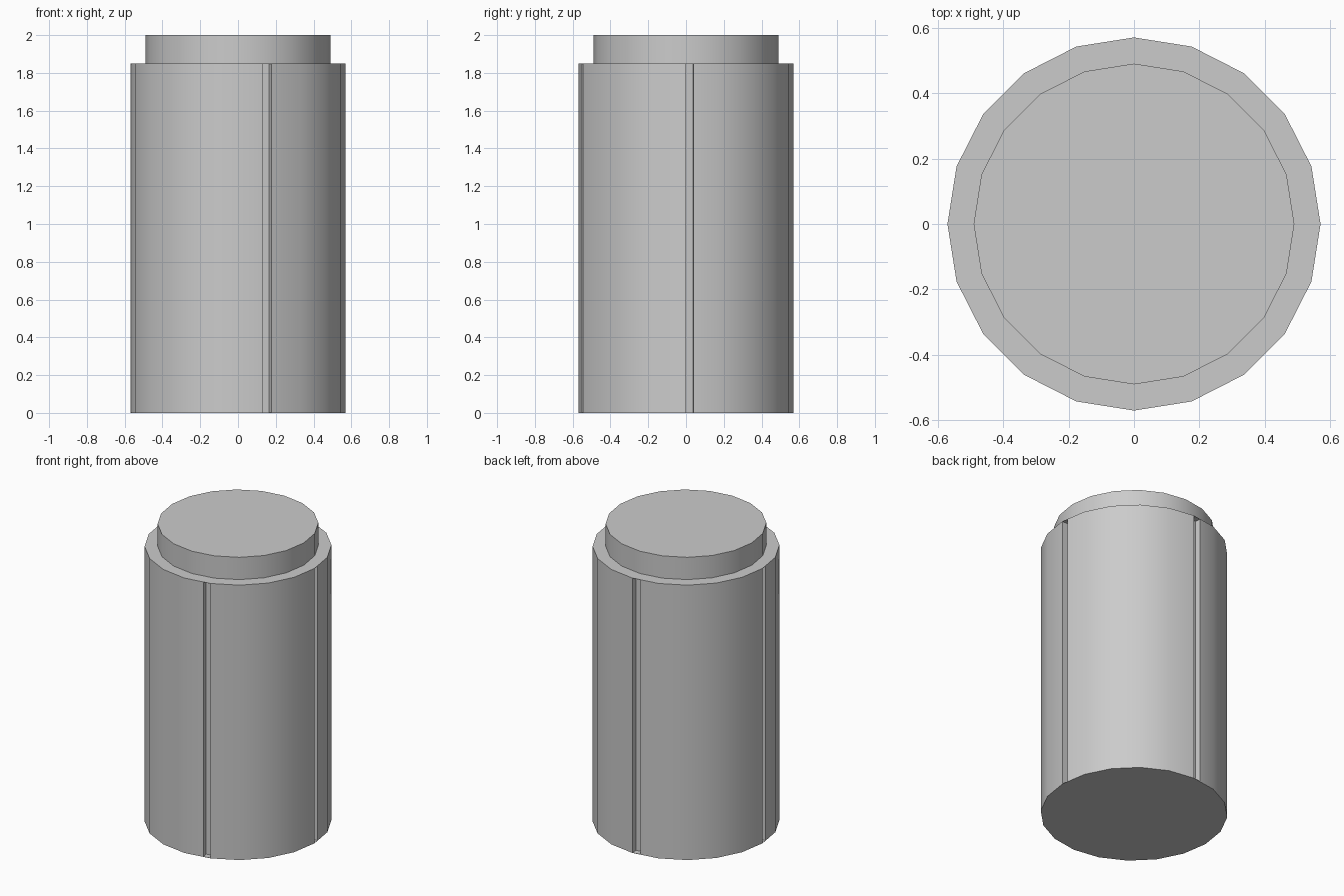
import bpy, bmesh
from math import radians, cos, sin

if "Cube" in bpy.data.objects:
    bpy.data.objects.remove(bpy.data.objects["Cube"])

SIDES = 20
STEP = 360 / SIDES
R_BODY, R_NECK, R_GROOVE = 0.57, 0.49, 0.53
Z_SHOULDER, Z_TOP = 1.85, 2.0
# Start and end angle of each vertical groove, in degrees
GROOVES = [(0, 4), (90, 95.5), (180, 184), (283.2, 288)]


def point(radius, deg, z):
    """Point on a 20-sided outline of the given radius."""
    local = deg % STEP - STEP / 2
    r = radius * cos(radians(STEP / 2)) / cos(radians(local))
    return (r * cos(radians(deg)), r * sin(radians(deg)), z)


def finish(bm, name):
    mesh = bpy.data.meshes.new(name)
    bmesh.ops.recalc_face_normals(bm, faces=bm.faces)
    bm.to_mesh(mesh)
    bm.free()
    obj = bpy.data.objects.new(name, mesh)
    bpy.context.collection.objects.link(obj)
    bpy.ops.object.select_all(action='DESELECT')
    obj.select_set(True)
    bpy.context.view_layer.objects.active = obj
    bpy.ops.object.shade_smooth_by_angle(angle=radians(30))
    return obj


def bridge(bm, a, b):
    for i in range(len(a)):
        j = (i + 1) % len(a)
        bm.faces.new((a[i], a[j], b[j], b[i]))


def ring(bm, radius, z):
    return [bm.verts.new(point(radius, i * STEP, z)) for i in range(SIDES)]


# Grooved body wall: outline steps inward at each groove; full disc below
outline = []
for k, (start, end) in enumerate(GROOVES):
    following = GROOVES[(k + 1) % len(GROOVES)][0] + (360 if k == len(GROOVES) - 1 else 0)
    outline += [(R_BODY, start), (R_GROOVE, start), (R_GROOVE, end), (R_BODY, end)]
    outline += [(R_BODY, i * STEP) for i in range(SIDES)
                if end + 0.01 < i * STEP < following - 0.01]
bm = bmesh.new()
low = [bm.verts.new(point(r, a, 0)) for r, a in outline]
high = [bm.verts.new(point(r, a, Z_SHOULDER)) for r, a in outline]
bridge(bm, low, high)
bm.faces.new(reversed(low))
bm.faces.new(high)
finish(bm, "grooved_body")

# Full base disc closing the bottom of the grooves
bm = bmesh.new()
top = ring(bm, R_BODY, 0.002)
bottom = ring(bm, R_BODY, 0)
bridge(bm, bottom, top)
bm.faces.new(bottom)
bm.faces.new(top)
finish(bm, "base_disc")

# Shoulder plate closing the top of the grooves, with the raised neck
bm = bmesh.new()
loops = [ring(bm, r, z) for r, z in (
    (R_BODY, Z_SHOULDER - 0.002), (R_BODY, Z_SHOULDER),
    (R_NECK, Z_SHOULDER), (R_NECK, Z_TOP))]
for a, b in zip(loops, loops[1:]):
    bridge(bm, a, b)
bm.faces.new(loops[0])
bm.faces.new(loops[-1])
finish(bm, "shoulder_and_neck")
